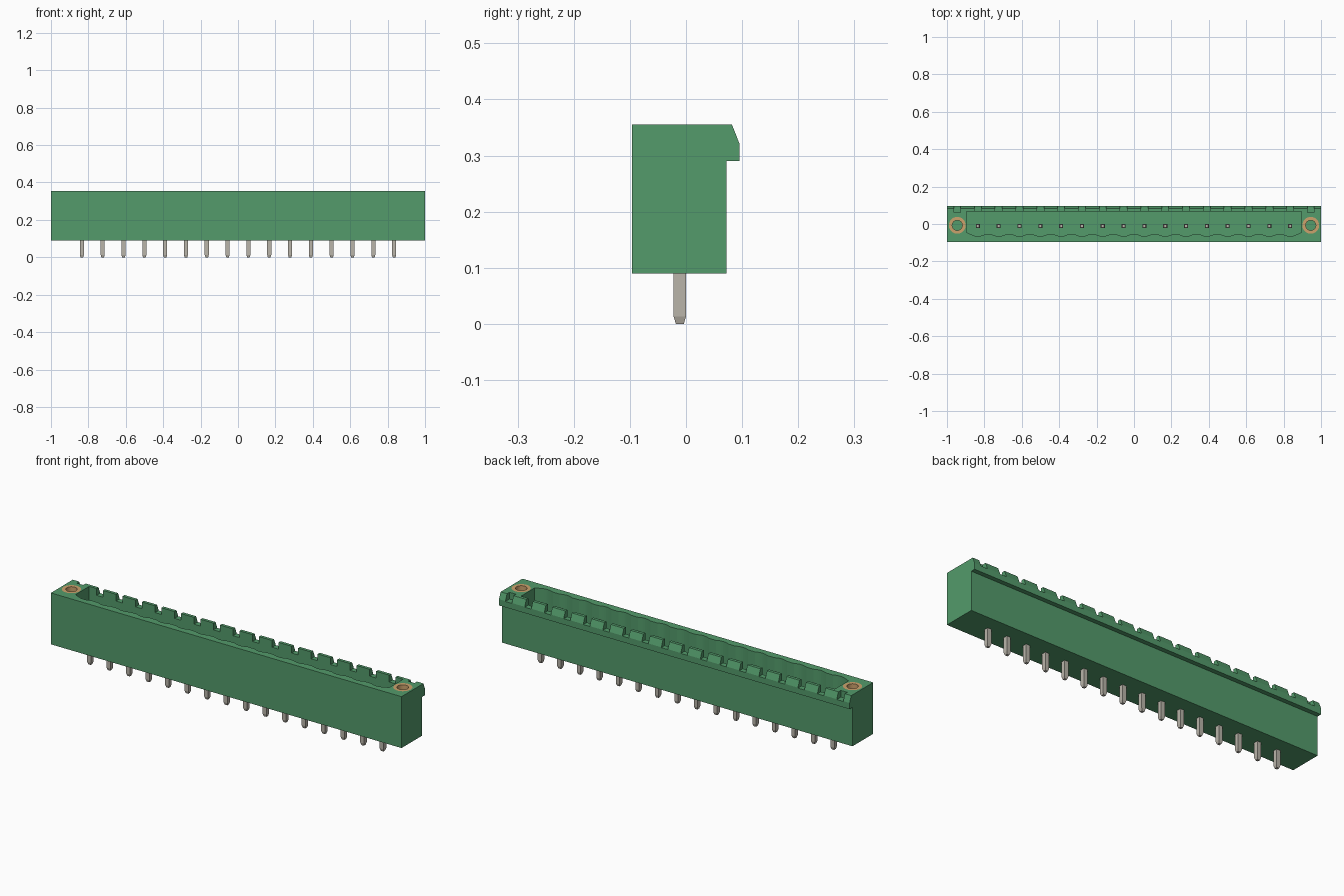
import bpy, bmesh, math

cube = bpy.data.objects.get("Cube")
if cube:
    bpy.data.objects.remove(cube, do_unlink=True)

PITCH, POLES = 0.1113, 16
PIN_X = [(i - (POLES - 1) / 2) * PITCH for i in range(POLES)]
PIN_Y = -0.011
SCREW_X, SCREW_Y = 0.945, -0.007
TOP, BASE, FLOOR = 0.355, 0.09, 0.15


def material(name, color):
    m = bpy.data.materials.new(name)
    m.diffuse_color = (*color, 1)
    m.use_nodes = True
    bsdf = next(n for n in m.node_tree.nodes if n.type == 'BSDF_PRINCIPLED')
    bsdf.inputs["Base Color"].default_value = (*color, 1)
    return m


green = material("green plastic", (0.087, 0.328, 0.147))
tin = material("tinned metal", (0.49, 0.46, 0.40))
brass = material("brass", (0.60, 0.36, 0.15))


def finish(name, bm, mat):
    bmesh.ops.recalc_face_normals(bm, faces=bm.faces)
    mesh = bpy.data.meshes.new(name)
    bm.to_mesh(mesh)
    bm.free()
    mesh.materials.append(mat)
    ob = bpy.data.objects.new(name, mesh)
    bpy.context.collection.objects.link(ob)
    return ob


def prism(bm, points, offset):
    """Extrude a closed outline along the offset vector."""
    face = bm.faces.new([bm.verts.new(p) for p in points])
    ext = bmesh.ops.extrude_face_region(bm, geom=[face])
    moved = [g for g in ext["geom"] if isinstance(g, bmesh.types.BMVert)]
    bmesh.ops.translate(bm, verts=moved, vec=offset)


def rect(x0, x1, y0, y1, z):
    return [(x0, y0, z), (x1, y0, z), (x1, y1, z), (x0, y1, z)]


def circle(cx, cy, r, z, n=32):
    return [(cx + r * math.cos(2 * math.pi * i / n),
             cy + r * math.sin(2 * math.pi * i / n), z) for i in range(n)]


def cut(target, cutter):
    cutter.hide_render = True
    mod = target.modifiers.new("cut", 'BOOLEAN')
    mod.operation, mod.solver, mod.object = 'DIFFERENCE', 'EXACT', cutter
    bpy.context.view_layer.objects.active = target
    bpy.ops.object.modifier_apply(modifier=mod.name)
    bpy.data.objects.remove(cutter, do_unlink=True)


# Housing with an overhanging latch lip along the back
bm = bmesh.new()
section = [(-0.096, BASE), (0.072, BASE), (0.072, 0.29), (0.095, 0.29),
           (0.095, 0.322), (0.082, TOP), (-0.096, TOP)]
prism(bm, [(-1, y, z) for y, z in section], (2, 0, 0))
housing = finish("housing", bm, green)

# Plug cavity with one shallow scallop per pole in the front wall
outline = [(0.895, -0.045), (0.895, 0.066), (-0.895, 0.066), (-0.895, -0.045)]
for x in PIN_X:
    for k in range(9):
        t = k / 8 * 2 - 1
        outline.append((x + t * 0.036, -0.056 - 0.009 * (1 - t * t)))
bm = bmesh.new()
prism(bm, [(x, y, FLOOR) for x, y in outline], (0, 0, 0.3))
cut(housing, finish("cavity_cutter", bm, green))

# Notches in the back wall and the screw bores
bm = bmesh.new()
for x in PIN_X + [-SCREW_X, SCREW_X]:
    prism(bm, rect(x - 0.0185, x + 0.0185, 0.062, 0.15, 0.32), (0, 0, 0.1))
for s in (-1, 1):
    prism(bm, circle(s * SCREW_X, SCREW_Y, 0.045, 0.24), (0, 0, 0.3))
cut(housing, finish("notch_cutter", bm, green))

# Contact pins with tapered lower tips
for i, x in enumerate(PIN_X):
    bm = bmesh.new()
    rings = []
    for half, z in ((0.007, 0), (0.011, 0.013), (0.011, 0.295), (0.007, 0.308)):
        rings.append([bm.verts.new(p) for p in
                      rect(x - half, x + half, PIN_Y - half, PIN_Y + half, z)])
    for a, b in zip(rings, rings[1:]):
        for k in range(4):
            bm.faces.new((a[k], a[(k + 1) % 4], b[(k + 1) % 4], b[k]))
    bm.faces.new(rings[0])
    bm.faces.new(rings[-1])
    finish(f"pin_{i + 1}", bm, tin)

# Threaded brass inserts at both ends, open tubes flush with the top
for side, s in (("right", -1), ("left", 1)):
    bm = bmesh.new()
    loops = [[bm.verts.new(p) for p in circle(s * SCREW_X, SCREW_Y, r, z)]
             for r, z in ((0.045, 0.24), (0.045, TOP), (0.027, TOP), (0.027, 0.24))]
    for a, b in zip(loops, loops[1:] + loops[:1]):
        for k in range(32):
            j = (k + 1) % 32
            bm.faces.new((a[k], a[j], b[j], b[k]))
    insert = finish(f"{side}_screw_insert", bm, brass)
    bpy.ops.object.select_all(action='DESELECT')
    insert.select_set(True)
    bpy.context.view_layer.objects.active = insert
    bpy.ops.object.shade_smooth_by_angle()
